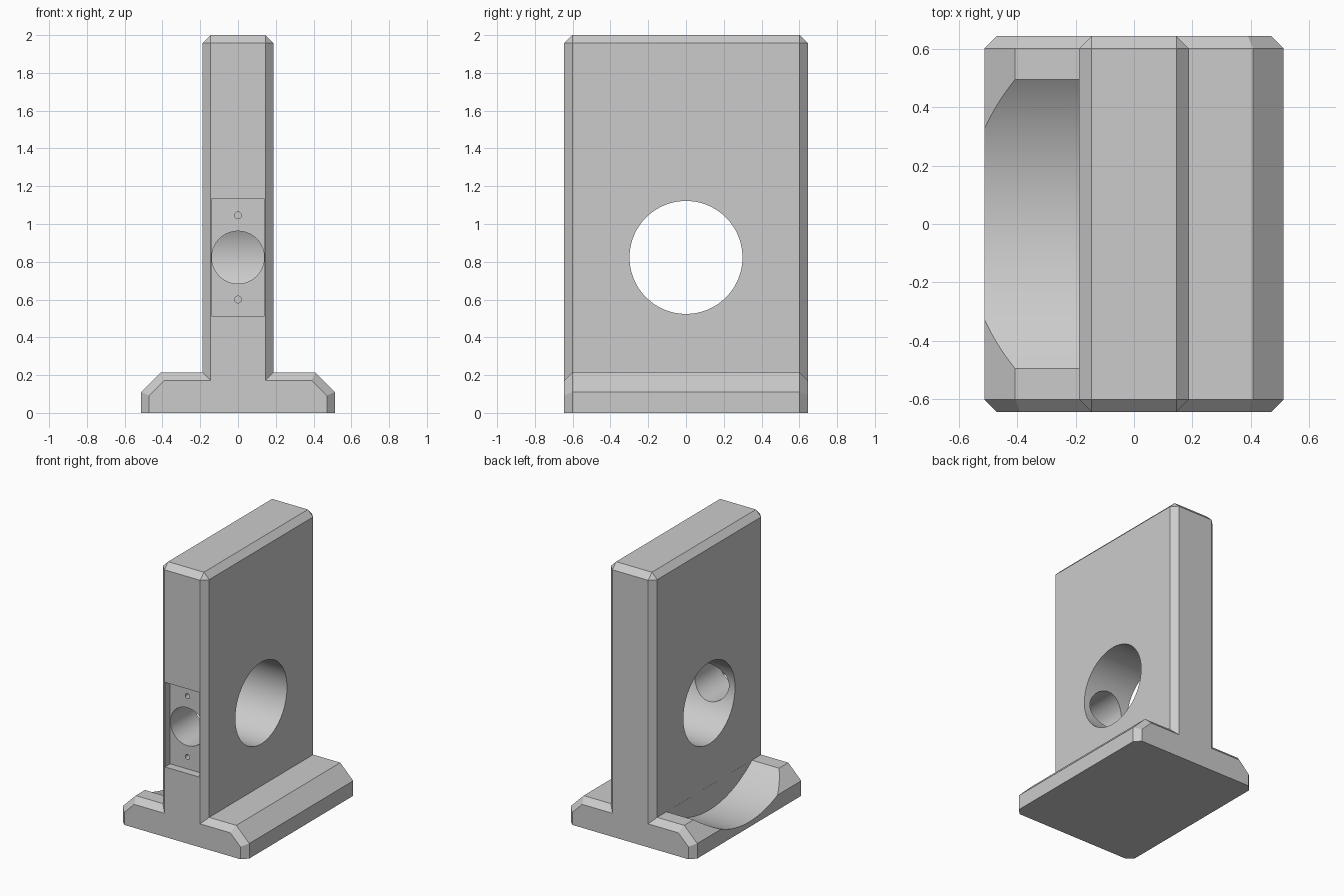
import bpy, bmesh
from math import pi
from mathutils import Matrix, Vector

cube = bpy.data.objects.get("Cube")
if cube:
    bpy.data.objects.remove(cube, do_unlink=True)

grey = bpy.data.materials.new("plain_grey")
grey.use_nodes = True
colour = (0.6, 0.6, 0.6, 1)
grey.diffuse_color = colour
grey.node_tree.nodes["Principled BSDF"].inputs["Base Color"].default_value = colour

DEPTH, CHAMFER = 0.645, 0.043
HOLE_Z = 0.823


def add_object(name, bm):
    bmesh.ops.recalc_face_normals(bm, faces=bm.faces)
    mesh = bpy.data.meshes.new(name)
    bm.to_mesh(mesh)
    bm.free()
    mesh.materials.append(grey)
    obj = bpy.data.objects.new(name, mesh)
    bpy.context.collection.objects.link(obj)
    return obj


def cylinder(name, axis, radius, start, end, centre, segments):
    """Cylinder along x or y between two positions on that axis."""
    bm = bmesh.new()
    turn = Matrix.Rotation(pi / 2, 4, "Y" if axis == 0 else "X")
    place = Vector(centre)
    place[axis] = (start + end) / 2
    bmesh.ops.create_cone(bm, cap_ends=True, segments=segments, radius1=radius,
                          radius2=radius, depth=abs(end - start),
                          matrix=Matrix.Translation(place) @ turn)
    return add_object(name, bm)


def box(name, size, centre):
    bm = bmesh.new()
    bmesh.ops.create_cube(bm, size=1, matrix=Matrix.Translation(centre)
                          @ Matrix.Diagonal((*size, 1)))
    return add_object(name, bm)


# Wall on a bevelled base: T profile, inset at both ends for the chamfers
full = [(0.513, 0), (0.513, 0.11), (0.408, 0.215), (0.188, 0.215),
        (0.188, 2 - CHAMFER), (0.188 - CHAMFER, 2)]
inset = [(0.47, 0), (0.47, 0.092), (0.39, 0.172), (0.145, 0.172),
         (0.145, 2 - CHAMFER), (0.145, 2 - CHAMFER)]
bm = bmesh.new()
rings = []
for half, y in ((inset, -DEPTH), (full, CHAMFER - DEPTH),
                (full, DEPTH - CHAMFER), (inset, DEPTH)):
    outline = half + [(-x, z) for x, z in reversed(half)]
    rings.append([bm.verts.new((x, y, z)) for x, z in outline])
count = len(rings[0])
for a, b in zip(rings, rings[1:]):
    for i in range(count):
        j = (i + 1) % count
        bm.faces.new((a[i], a[j], b[j], b[i]))
bm.faces.new(rings[0])
bm.faces.new(rings[-1])
bmesh.ops.remove_doubles(bm, verts=bm.verts, dist=0.0001)
stand = add_object("wall_stand", bm)

# Cutters: through hole, base trough, front pocket, bore and screw holes
cutters = [
    cylinder("through_hole", 0, 0.299, -0.4, 0.4, (0, 0, HOLE_Z), 128),
    cylinder("base_trough", 0, 0.784, -0.7, -0.1885, (0, 0, HOLE_Z), 192),
    box("front_pocket", (0.28, 0.16, 0.62), (0, -0.665, HOLE_Z)),
    cylinder("front_bore", 1, 0.139, -0.7, -0.05, (0, 0, HOLE_Z), 96),
]
for side in (-1, 1):
    cutters.append(cylinder("screw_hole", 1, 0.018, -0.7, -0.46,
                            (0, 0, HOLE_Z + side * 0.223), 32))

bpy.ops.object.select_all(action="DESELECT")
bpy.context.view_layer.objects.active = stand
stand.select_set(True)
for cutter in cutters:
    cutter.hide_render = True
    mod = stand.modifiers.new(cutter.name, "BOOLEAN")
    mod.operation = "DIFFERENCE"
    mod.solver = "EXACT"
    mod.object = cutter
    bpy.ops.object.modifier_apply(modifier=mod.name)
    bpy.data.objects.remove(cutter, do_unlink=True)

bpy.ops.object.shade_smooth_by_angle(angle=pi / 9)
